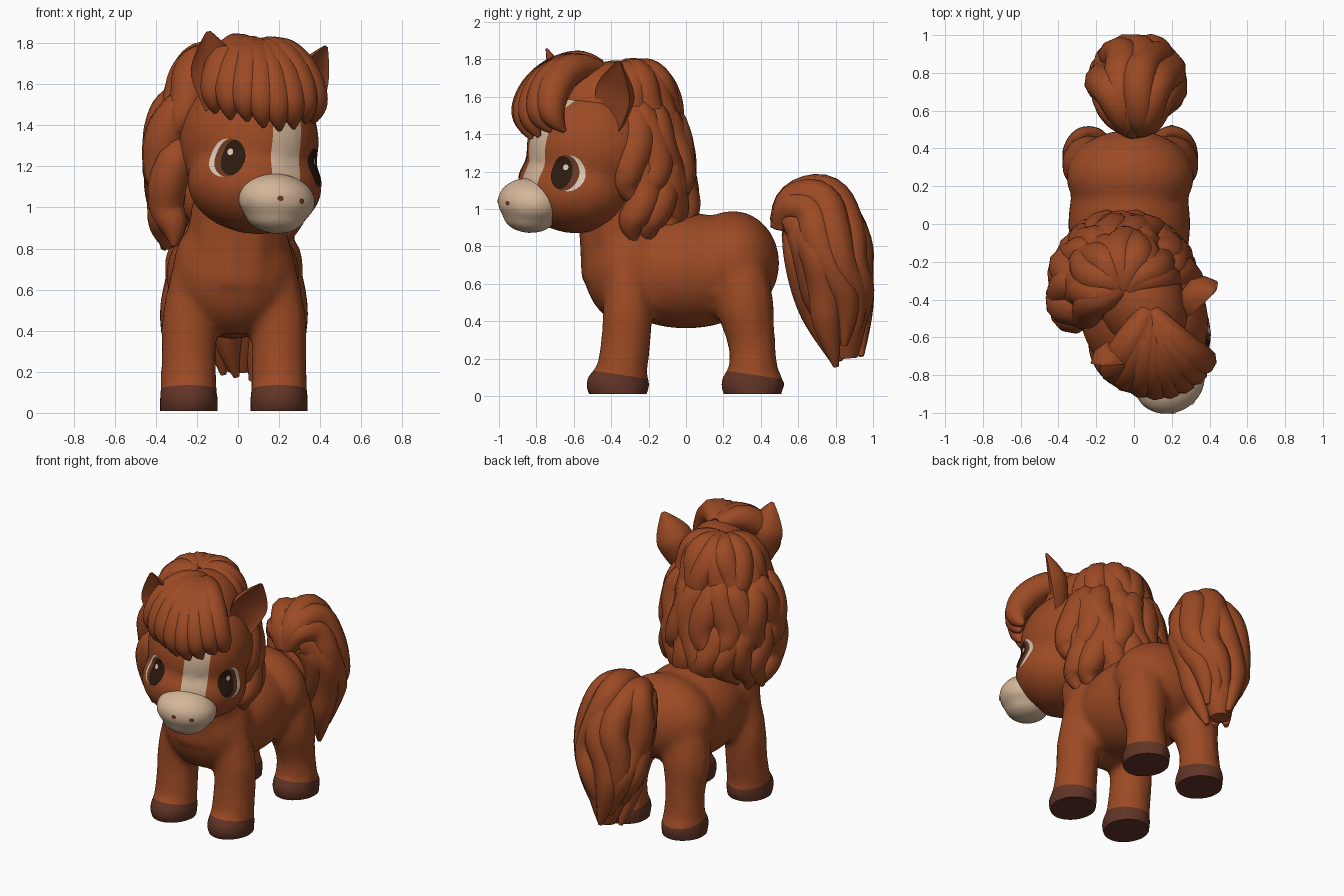
import bpy, bmesh, random
from math import radians, sin, cos, pi, sqrt
from mathutils import Matrix, Vector
from mathutils.bvhtree import BVHTree

random.seed(4)
if "Cube" in bpy.data.objects:
    bpy.data.objects.remove(bpy.data.objects["Cube"])


def material(name, *rgb):
    m = bpy.data.materials.new(name)
    m.use_nodes = True
    m.diffuse_color = (*rgb, 1)
    node = m.node_tree.nodes["Principled BSDF"]
    node.inputs["Base Color"].default_value = (*rgb, 1)
    node.inputs["Roughness"].default_value = 0.8
    return m


COAT = material("chestnut coat", .335, .069, .018)
HOOF = material("dark hoof", .12, .034, .019)
CREAM = material("cream blaze", .66, .47, .32)
WHITE = material("eye white", .72, .58, .45)
IRIS = material("brown iris", .15, .04, .015)
PUPIL = material("dark pupil", .025, .01, .004)
INNER = material("inner ear brown", .28, .056, .016)

# Head frame: turned towards the model's left and tilted a little
HEAD = (Matrix.Translation((.05, -.5, 1.25)) @ Matrix.Rotation(radians(26), 4, 'Z')
        @ Matrix.Rotation(radians(6), 4, 'Y'))


def ball(bm, center, size):
    m = Matrix.Translation(center) @ Matrix.Diagonal((*size, 1))
    bmesh.ops.create_uvsphere(bm, u_segments=28, v_segments=18, radius=1, matrix=m)


def tubes(bm, strands):
    """Add round tapering strands, each a list of (point, radius)."""
    cu = bpy.data.curves.new("strand_path", 'CURVE')
    cu.dimensions = '3D'
    cu.bevel_depth = 1
    cu.bevel_resolution = 3
    cu.use_fill_caps = True
    for strand in strands:
        sp = cu.splines.new('NURBS')
        sp.points.add(len(strand) - 1)
        for pt, (co, r) in zip(sp.points, strand):
            pt.co = (*co, 1)
            pt.radius = r
        sp.order_u = 3
        sp.use_endpoint_u = True
        sp.resolution_u = 5
    ob = bpy.data.objects.new("strand_path", cu)
    bpy.context.collection.objects.link(ob)
    me = bpy.data.meshes.new_from_object(ob.evaluated_get(bpy.context.evaluated_depsgraph_get()))
    bm.from_mesh(me)
    bpy.data.objects.remove(ob)
    bpy.data.meshes.remove(me)
    bmesh.ops.remove_doubles(bm, verts=bm.verts, dist=.0005)
    bmesh.ops.recalc_face_normals(bm, faces=bm.faces)


def make(name, bm, mats, matrix=Matrix(), angle=50):
    me = bpy.data.meshes.new(name)
    bm.to_mesh(me)
    bm.free()
    for m in mats:
        me.materials.append(m)
    me.shade_smooth()
    me.set_sharp_from_angle(angle=radians(angle))
    ob = bpy.data.objects.new(name, me)
    ob.matrix_world = matrix
    bpy.context.collection.objects.link(ob)
    return ob


def fuse(bm, voxel=.025, rounds=7):
    """Melt overlapping solids into one soft skin."""
    ob = make("fuse_helper", bm, [])
    mod = ob.modifiers.new("skin", 'REMESH')
    mod.mode = 'VOXEL'
    mod.voxel_size = voxel
    mod = ob.modifiers.new("soften", 'SMOOTH')
    mod.factor = .5
    mod.iterations = rounds
    me = bpy.data.meshes.new_from_object(ob.evaluated_get(bpy.context.evaluated_depsgraph_get()))
    bpy.data.objects.remove(ob)
    out = bmesh.new()
    out.from_mesh(me)
    return out


def cut(bm, co, no, **kw):
    geom = bm.verts[:] + bm.edges[:] + bm.faces[:]
    return bmesh.ops.bisect_plane(bm, geom=geom, plane_co=co, plane_no=no, **kw)


def decal(name, bvh, target, rx, rz, lift, mat):
    """Thin oval patch that follows the surface nearest to target."""
    p, n, _, _ = bvh.find_nearest(Vector(target))
    right = Vector((0, 0, 1)).cross(n).normalized()
    up = n.cross(right)
    bm = bmesh.new()
    bmesh.ops.create_grid(bm, x_segments=12, y_segments=12, size=1)
    for v in bm.verts:
        a, b = v.co.x, v.co.y
        q = p + right * rx * a * sqrt(1 - b * b / 2) + up * rz * b * sqrt(1 - a * a / 2)
        hit = bvh.ray_cast(q + n * .2, -n)[0]
        v.co = (hit or q) + n * lift
    make(name, bm, [mat], HEAD)


# Body with neck and four legs, hooves coloured below sloping cut lines
bm = bmesh.new()
ball(bm, (-.025, 0, .67), (.325, .46, .31))
ball(bm, (-.02, -.3, .69), (.3, .25, .31))
ball(bm, (-.02, .25, .71), (.34, .25, .28))
legs = []
for x in (-.24, .2):
    top = x * .8
    legs.append([((top, -.32, .8), .1), ((x, -.31, .5), .14), ((x, -.32, .28), .135),
                 ((x, -.35, .1), .142), ((x, -.36, -.06), .145)])
    legs.append([((top, .28, .85), .1), ((x * .95, .3, .55), .18), ((x, .355, .28), .12),
                 ((x, .36, .12), .14), ((x, .36, -.06), .15)])
    for y in (-.365, .355):
        ball(bm, (x, y, .06), (.145, .172, .12))
neck = [((-.02, -.3, .65), .27), ((0, -.32, .9), .25), ((.03, -.4, 1.2), .22)]
tubes(bm, legs + [neck])
bm = fuse(bm)
floor = cut(bm, (0, 0, .01), (0, 0, 1), clear_inner=True)
bmesh.ops.holes_fill(bm, edges=[e for e in floor["geom_cut"] if isinstance(e, bmesh.types.BMEdge)])
for y in (-.36, .35):
    cut(bm, (0, y, .115), (0, .15, 1))
for f in bm.faces:
    c = f.calc_center_median()
    y = .35 if c.y > 0 else -.36
    f.material_index = int(c.z + .15 * (c.y - y) < .115)
make("body", bm, [COAT, HOOF])

# Head with a cream blaze down the face
bm = bmesh.new()
ball(bm, (0, .01, .07), (.335, .375, .34))
ball(bm, (0, -.1, -.14), (.335, .3, .24))
bm = fuse(bm)
for x in (-.05, .11):
    cut(bm, (x, 0, 0), (1, 0, 0))
for f in bm.faces:
    c = f.calc_center_median()
    f.material_index = int(-.05 < c.x < .11 and c.y < -.15 and c.z > -.2)
head_bvh = BVHTree.FromBMesh(bm)
make("head", bm, [COAT, CREAM], HEAD)

# Muzzle and lower lip
bm = bmesh.new()
ball(bm, (0, -.36, -.215), (.195, .17, .13))
ball(bm, (0, -.36, -.29), (.15, .14, .09))
bm = fuse(bm, .02, 5)
muzzle_bvh = BVHTree.FromBMesh(bm)
make("muzzle", bm, [CREAM], HEAD)

# Eyes, nostrils and ears, mirrored on the head
for s, side, ear_y in ((-1, "right", -.14), (1, "left", -.04)):
    eye = Vector((s * .235, -.25, -.045))
    inner = eye + Vector((-s * .014, -.012, 0))
    decal(side + "_eye_white", head_bvh, eye, .09, .094, .004, WHITE)
    decal(side + "_iris", head_bvh, inner, .077, .094, .006, IRIS)
    decal(side + "_pupil", head_bvh, inner + Vector((-s * .014, -.012, 0)), .06, .088, .008, PUPIL)
    decal(side + "_eye_glint", head_bvh, inner + Vector((0, 0, .04)), .015, .016, .0095, WHITE)
    decal(side + "_nostril", muzzle_bvh, (s * .065, -.55, -.21), .016, .013, .004, IRIS)
    # Leaf-shaped ear whose front half is folded in to make a cup
    bm = bmesh.new()
    tubes(bm, [[((0, 0, 0), .08), ((0, 0, .12), .12), ((0, 0, .25), .12), ((0, 0, .38), .012)]])
    for f in bm.faces:
        f.material_index = int(f.calc_center_median().y < -.001)
    for v in bm.verts:
        v.co.y *= -.25 if v.co.y < 0 else .95
    place = (Matrix.Translation((s * .235, ear_y, .21)) @ Matrix.Rotation(s * radians(17), 4, 'Y')
             @ Matrix.Rotation(s * radians(25), 4, 'Z'))
    make(side + "_ear", bm, [COAT, INNER], HEAD @ place, 40)

# Forelock: a cap and locks fanning sideways from the crown over the brow
bm = bmesh.new()
ball(bm, (0, .08, .27), (.23, .3, .27))
locks = []
for i in range(8):
    a = radians(-60 + 9 * i)
    lift = random.uniform(-.02, .03) + .14 * sin(a + .4) ** 2
    lock = []
    for k, (r, z, w) in enumerate([(.03, .5, .05), (.16, .52, .08), (.32, .44, .095),
                                   (.42, .31, .085), (.43, .2, .06), (.4, .14, .01)]):
        t = a + .018 * i * k
        lock.append(((r * sin(t) * .8, .04 - r * cos(t), z + lift * k / 5), w))
    locks.append(lock)
tubes(bm, locks)
make("forelock", bm, [COAT], HEAD)

# Mane: a soft core with three layers of lumpy, wavy locks from crown to withers
bm = bmesh.new()
ball(bm, (-.03, -.32, 1.44), (.26, .25, .32))
ball(bm, (-.05, -.19, 1.12), (.31, .17, .24))
locks = []
crown = [(.03, .0, 1.72, .06), (.11, .1, 1.74, .08), (.18, .19, 1.67, .1),
         (.23, .24, 1.54, .09), (.28, .26, 1.42, .07), (.32, .29, 1.33, .01)]
middle = [(.17, .16, 1.6, .03), (.25, .24, 1.52, .09), (.31, .27, 1.37, .11),
          (.32, .31, 1.22, .1), (.32, .34, 1.1, .08), (.34, .36, 1.02, .01)]
lower = [(.25, .2, 1.35, .03), (.3, .27, 1.28, .09), (.31, .32, 1.14, .1),
         (.31, .34, 1.01, .09), (.3, .28, .92, .075), (.3, .24, .83, .015)]
for layer, start in ((crown, -118), (middle, -110), (lower, -116)):
    for i in range(11):
        a = radians(start + 19 * i)
        phase, drop = random.uniform(0, 2 * pi), random.uniform(-.05, .04)
        lock = []
        for k, (rx, ry, z, w) in enumerate(layer):
            t = a + .17 * sin(1.7 * k + phase)
            bulge = 1 + .05 * sin(2.1 * k + phase)
            lock.append(((-.055 + rx * bulge * sin(t), -.34 + ry * bulge * cos(t),
                          z + drop * k / 5), w))
        locks.append(lock)
tubes(bm, locks)
make("mane", bm, [COAT])

# Tail: an arched core wrapped in wavy locks
spine = [(.52, .9, .05, .02), (.53, .99, .11, .05), (.69, .99, .17, .12), (.76, .8, .19, .155),
         (.77, .6, .17, .14), (.84, .42, .16, .12), (.86, .2, .06, .07)]
bm = bmesh.new()
locks = [[((.01, y, z), r) for y, z, r, w in spine]]
for i in range(11):
    a = 2 * pi * i / 11
    phase, drop = random.uniform(0, 2 * pi), random.uniform(-.04, .12)
    lock = []
    for k, (y, z, r, w) in enumerate(spine):
        y0, z0 = spine[max(k - 1, 0)][:2]
        y1, z1 = spine[min(k + 1, len(spine) - 1)][:2]
        out = Vector((0, z0 - z1, y1 - y0)).normalized()
        t = a + .4 * sin(1.6 * k + phase)
        reach = w * (1 + .15 * sin(2.2 * k + phase))
        p = Vector((.01, y, z + drop * k / 6))
        p += reach * (out * sin(t) + Vector((1.2 * cos(t), 0, 0)))
        lock.append((p, (.05, .08, .095, .095, .09, .085, .015)[k]))
    locks.append(lock)
tubes(bm, locks)
make("tail", bm, [COAT])
